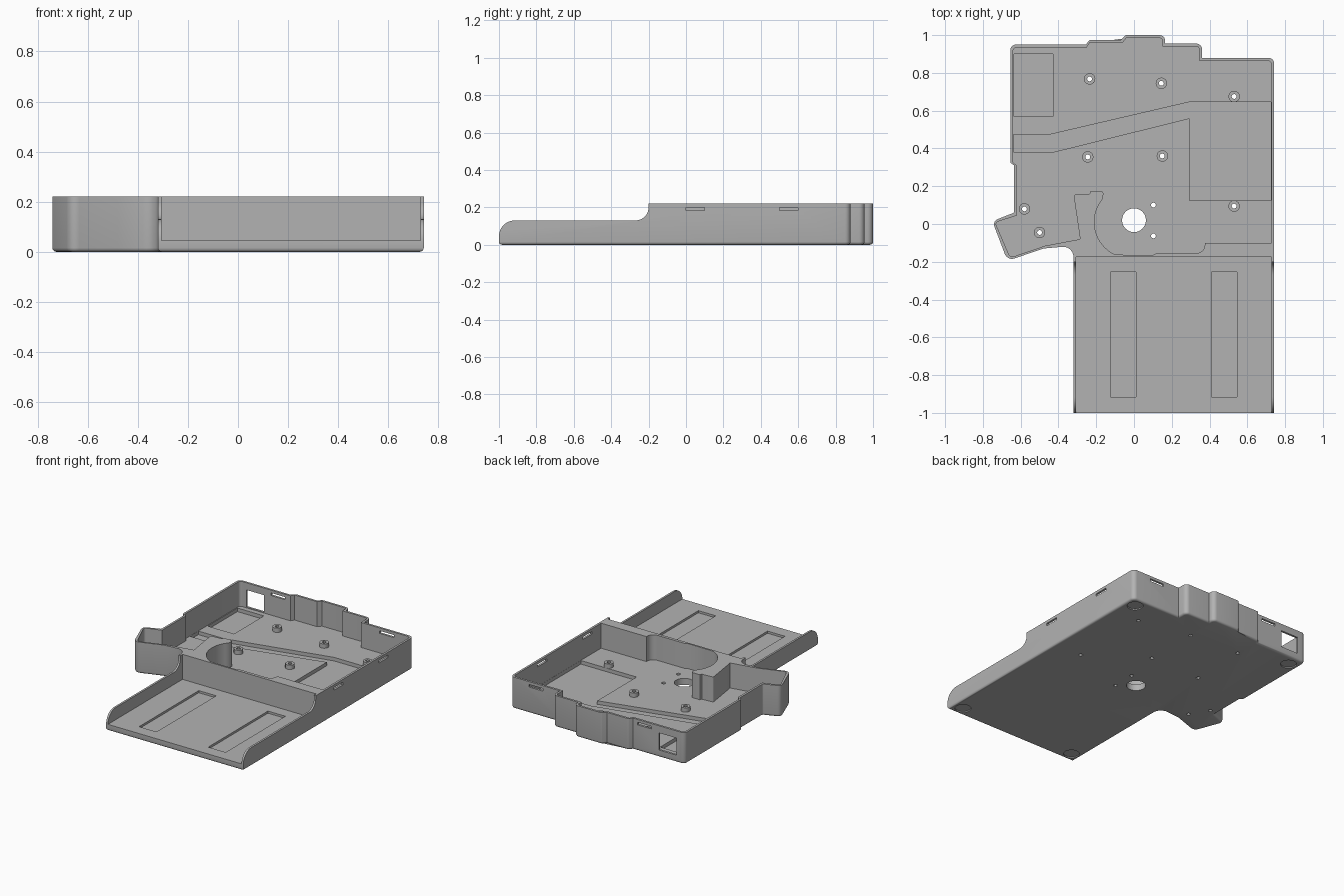
import bpy, bmesh, math
from mathutils import Vector, Matrix

cube = bpy.data.objects.get("Cube")
if cube:
    bpy.data.objects.remove(cube)

grey = bpy.data.materials.new("plain grey")
grey.use_nodes = True
COLOR = (0.45, 0.45, 0.45, 1)
grey.diffuse_color = COLOR
grey.node_tree.nodes["Principled BSDF"].inputs["Base Color"].default_value = COLOR

FLOOR, LOW, TOP = 0.045, 0.02, 0.22


def rounded(points, steps=6):
    """Round every corner that carries a radius as third value."""
    out = []
    for i, p in enumerate(points):
        v = Vector(p[:2])
        if len(p) < 3:
            out.append(v)
            continue
        a = (Vector(points[i - 1][:2]) - v).normalized()
        b = (Vector(points[(i + 1) % len(points)][:2]) - v).normalized()
        half = a.angle(b) / 2
        centre = v + (a + b).normalized() * p[2] / math.sin(half)
        start = v + a * p[2] / math.tan(half) - centre
        sweep = start.angle_signed(v + b * p[2] / math.tan(half) - centre)
        for k in range(steps + 1):
            out.append(centre + Matrix.Rotation(-sweep * k / steps, 2) @ start)
    return out


def arc(cx, cy, r, a0, a1, n=16):
    angles = [math.radians(a0 + (a1 - a0) * k / n) for k in range(n + 1)]
    return [(cx + r * math.cos(a), cy + r * math.sin(a)) for a in angles]


def prism(name, points, low, high, axis="z", bevel=0):
    """Extrude an outline along z, or a (y, z) profile along x."""
    bm = bmesh.new()
    place = (lambda p, h: (p[0], p[1], h)) if axis == "z" else (lambda p, h: (h, p[0], p[1]))
    face = bm.faces.new([bm.verts.new(place(p, low)) for p in points])
    edges = list(face.edges)
    geo = bmesh.ops.extrude_face_region(bm, geom=[face], use_keep_orig=True)
    shift = Vector(place((0, 0), high - low))
    bmesh.ops.translate(bm, vec=shift, verts=[g for g in geo["geom"] if isinstance(g, bmesh.types.BMVert)])
    bmesh.ops.recalc_face_normals(bm, faces=bm.faces)
    if bevel:
        bmesh.ops.bevel(bm, geom=edges, offset=bevel, segments=4, profile=0.5, affect="EDGES")
    mesh = bpy.data.meshes.new(name)
    bm.to_mesh(mesh)
    bm.free()
    mesh.materials.append(grey)
    ob = bpy.data.objects.new(name, mesh)
    bpy.context.collection.objects.link(ob)
    return ob


def rect(x0, x1, y0, y1):
    return [(x0, y0), (x1, y0), (x1, y1), (x0, y1)]


def disc(x, y, r, n=24):
    return arc(x, y, r, 0, 360 - 360 / n, n - 1)


cutters = []


def cut(points, low, high, axis="z"):
    ob = prism("cutter", points, low, high, axis)
    ob.hide_render = True
    cutters.append((ob, "DIFFERENCE"))


# Outer shell with rounded corners and a softened bottom rim
outer = [(-.655, .95, .03), (-.255, .95), (-.235, .975, .015), (-.07, .975), (-.045, 1, .015),
         (.165, 1, .03), (.165, .955), (.36, .955, .03), (.36, .88), (.742, .88, .03),
         (.742, -1), (-.32, -1), (-.32, -.115, .055), (-.48, -.13), (-.67, -.195, .04),
         (-.75, .015, .03), (-.635, .06, .01), (-.635, .31), (-.655, .325)]
shell = prism("case_shell", rounded(outer), 0, TOP, bevel=.016)

# Main tray, leaving the curved block at the front
inner = [(-.64, .935, .02), (-.25, .935), (-.235, .96), (-.06, .96), (-.04, .985),
         (.15, .985, .015), (.15, .94), (.345, .94, .015), (.345, .865), (.727, .865, .02),
         (.727, -.1), (.375, -.1), (.375, -.155, .045), (.12, -.155), (.1, -.165)]
inner += arc(-.02, .01, .19, 245, 140)
inner += [(-.16, .175, .015), (-.23, .175), (-.235, .16), (-.32, .155, .01), (-.285, -.08),
          (-.47, -.115), (-.655, -.178, .02), (-.735, .008, .015), (-.62, .045),
          (-.62, .31), (-.64, .325)]
cut(rounded(inner), FLOOR, .4)

# Palm rest: open tray, then the lowered curved side walls
cut(rect(-.306, .728, -1.2, -.176), FLOOR, .4)
profile = [(-1.2, FLOOR)] + arc(-.915, FLOOR, .085, 180, 90, 10)
profile += arc(-.27, .2, .07, -90, 0, 10) + [(-.2, .4), (-1.2, .4)]
cut(profile, -1, 1, "x")
for x in (-.125, .41):
    cut(rect(x, x + .135, -.915, -.255), .03, .2)

# Lowered cable channel and rear pocket in the tray floor
cut([(-.639, .475), (-.44, .475), (.29, .645), (.726, .645), (.726, .125),
     (.295, .125), (.295, .56), (-.43, .38), (-.639, .38)], LOW, .15)
cut(rect(-.635, -.43, .57, .9), LOW, .15)

# Rear window and latch slots
cut(rect(-.59, -.455, .91, .99), .05, .17)
for y in (0, .5):
    cut(rect(.71, .8, y, y + .1), .182, .2)
cut(rect(-.4, -.29, .91, .99), .182, .2)
cut(rect(.49, .6, .84, .95), .182, .2)

# Screw posts with through holes
posts = [(-.235, .768), (.145, .745), (.53, .675), (-.245, .355),
         (.15, .36), (.53, .095), (-.58, .08), (-.5, -.045)]
for x, y in posts:
    cutters.append((prism("cutter", disc(x, y, .03), .01, .075), "UNION"))
for x, y in posts + [(.103, .1), (.103, -.063)]:
    cut(disc(x, y, .013, 12), -.1, .3)
cut(disc(0, .02, .063, 40), -.1, .3)

# Shallow foot recesses underneath
for x, y in [(.67, -.93), (-.25, -.93), (.67, .81), (-.58, .87)]:
    cut(disc(x, y, .052, 32), -.1, .008)

# Apply all the cuts and remove the helpers
for ob, mode in cutters:
    mod = shell.modifiers.new("cut", "BOOLEAN")
    mod.object, mod.operation, mod.solver = ob, mode, "EXACT"
bpy.context.view_layer.update()
graph = bpy.context.evaluated_depsgraph_get()
result = bpy.data.meshes.new_from_object(shell.evaluated_get(graph))
shell.modifiers.clear()
shell.data = result
for ob, mode in cutters:
    bpy.data.objects.remove(ob)

bpy.ops.object.select_all(action="DESELECT")
shell.select_set(True)
bpy.context.view_layer.objects.active = shell
bpy.ops.object.shade_smooth_by_angle(angle=math.radians(30))
